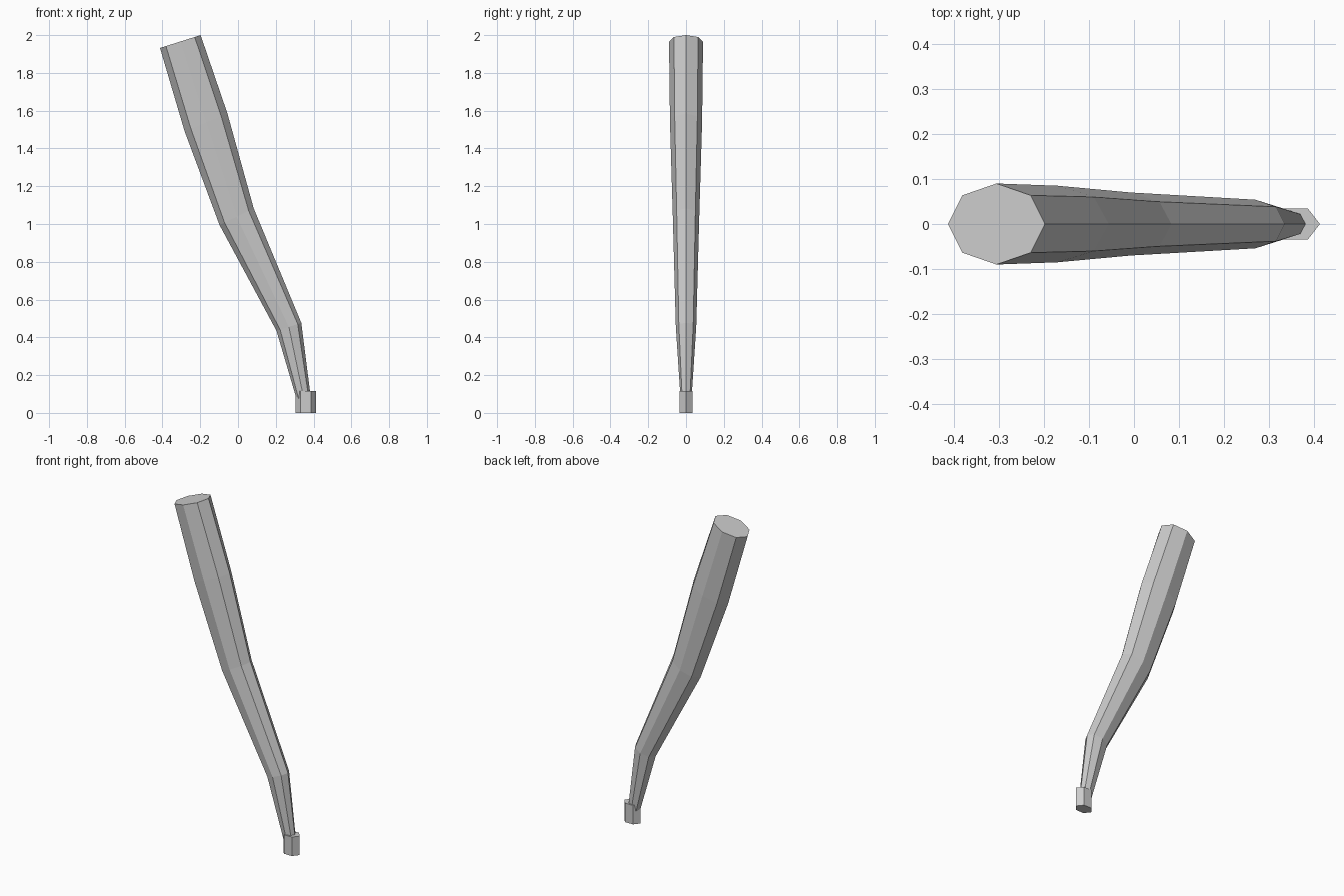
import bpy, bmesh, math

if "Cube" in bpy.data.objects:
    bpy.data.objects.remove(bpy.data.objects["Cube"])


def loft(name, rings, sides):
    # each ring: left point (x, z), right point (x, z), half depth in y
    bm = bmesh.new()
    loops = []
    for x0, z0, x1, z1, ry in rings:
        loop = []
        for i in range(sides):
            a = 2 * math.pi * i / sides
            t = 0.5 + 0.5 * math.cos(a)
            loop.append(bm.verts.new((x0 + (x1 - x0) * t, ry * math.sin(a),
                                      z0 + (z1 - z0) * t)))
        loops.append(loop)
    for a, b in zip(loops, loops[1:]):
        for i in range(sides):
            j = (i + 1) % sides
            bm.faces.new((a[i], a[j], b[j], b[i]))
    bm.faces.new(loops[0])
    bm.faces.new(loops[-1])
    bmesh.ops.recalc_face_normals(bm, faces=bm.faces)
    mesh = bpy.data.meshes.new(name)
    bm.to_mesh(mesh)
    bm.free()
    obj = bpy.data.objects.new(name, mesh)
    bpy.context.collection.objects.link(obj)
    return obj


# Bent octagonal shaft, mitred at each joint and tapering to the foot
loft("bent_shaft", [
    (0.330, 0.005, 0.393, 0.020, 0.025),
    (0.204, 0.434, 0.335, 0.477, 0.054),
    (-0.098, 0.995, 0.083, 1.083, 0.070),
    (-0.283, 1.492, -0.056, 1.585, 0.085),
    (-0.413, 1.932, -0.198, 2.000, 0.090),
], 8)

# Small hexagonal foot
loft("foot", [
    (0.305, 0.0, 0.413, 0.0, 0.040),
    (0.305, 0.115, 0.413, 0.115, 0.040),
], 6)
